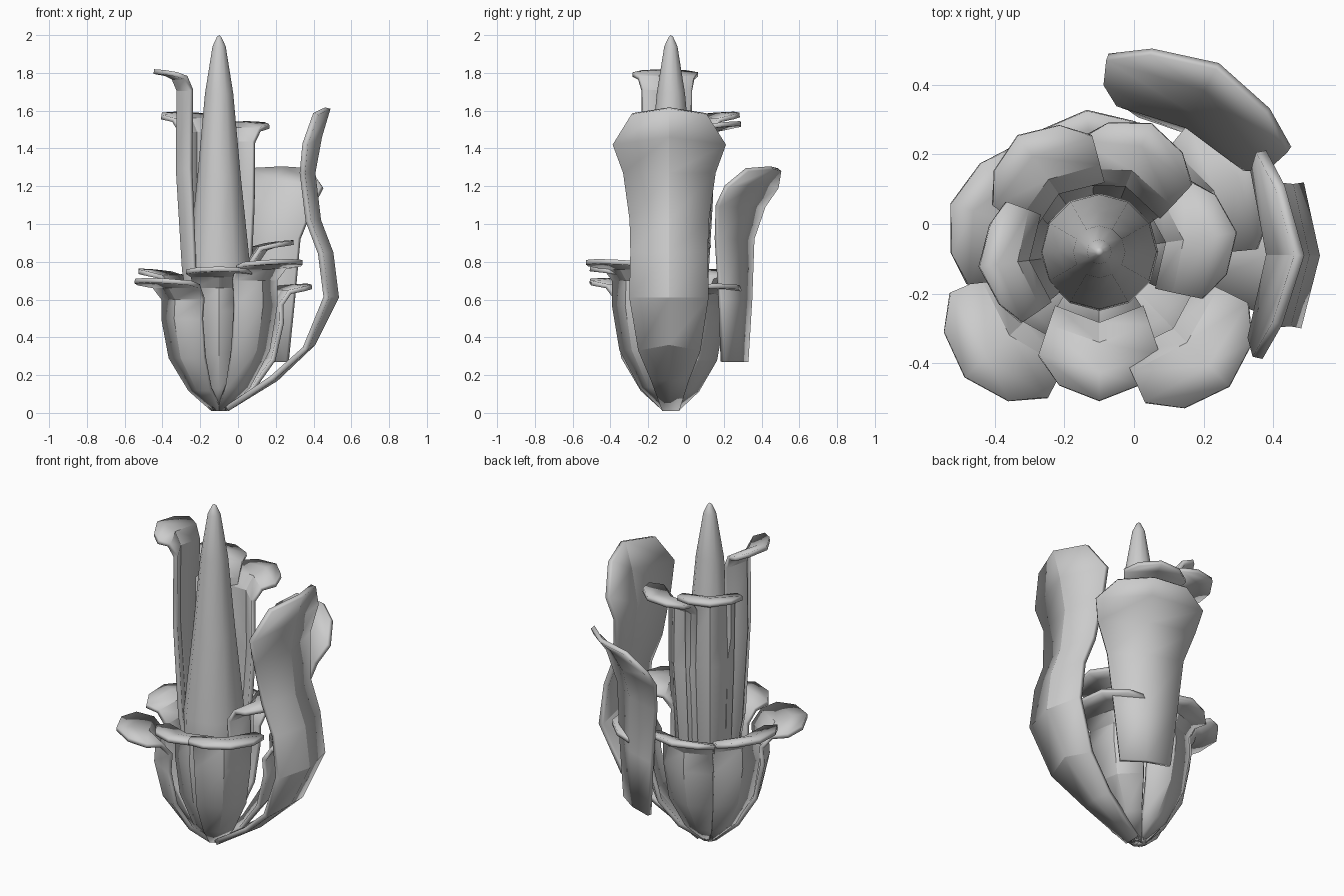
import bpy
from math import sin, cos, radians, pi

if "Cube" in bpy.data.objects:
    bpy.data.objects.remove(bpy.data.objects["Cube"])

AX, AY = -0.10, -0.08   # axis of the plant


def make_object(name, verts, faces, smooth=22):
    me = bpy.data.meshes.new(name)
    me.from_pydata(verts, [], faces)
    me.update()
    ob = bpy.data.objects.new(name, me)
    bpy.context.collection.objects.link(ob)
    bpy.ops.object.select_all(action='DESELECT')
    ob.select_set(True)
    bpy.context.view_layer.objects.active = ob
    bpy.ops.object.shade_smooth_by_angle(angle=radians(smooth))
    return ob


def leaf(name, angle, rows, thick=0.025, shift=0.0):
    """Three points per row: (radius, height, half width, inward cup, edge drop)."""
    a = radians(angle)
    verts, faces = [], []
    for r, z, w, cup, drop in rows:
        for s in (-1, 0, 1):
            rad, t = r - cup * abs(s), w * s + shift
            verts.append((AX + rad * cos(a) - t * sin(a),
                          AY + rad * sin(a) + t * cos(a), z - drop * abs(s)))
    for i in range(len(rows) - 1):
        for j in (0, 1):
            k = 3 * i + j
            faces.append((k, k + 1, k + 4, k + 3))
    ob = make_object(name, verts, faces)
    mod = ob.modifiers.new("thickness", 'SOLIDIFY')
    mod.thickness = thick
    mod.offset = -1
    return ob


def petal(name, angle, neck, tip, h, wide=1.0):
    """Cupped petal that rises to height h and flares out flat."""
    d = tip - neck
    h -= 0.02
    leaf(name, angle, [
        (0.03, 0.01, 0.03, 0.00, 0),
        (neck * 0.52, 0.17 * h, 0.07 * wide, 0.015, 0),
        (neck * 0.90, 0.42 * h, 0.115 * wide, 0.04, 0),
        (neck * 1.05, 0.72 * h, 0.13 * wide, 0.05, 0),
        (neck * 1.03, h - 0.09, 0.135 * wide, 0.05, 0),
        (neck + d * 0.25, h - 0.03, 0.15 * wide, 0.05, 0),
        (neck + d * 0.62, h - 0.005, 0.175 * wide, 0.05, 0.01),
        (tip, h, 0.115 * wide, 0.045, 0.005)])


# central spike
prof = [(0.03, 0.03), (0.12, 0.3), (0.17, 0.62), (0.165, 0.77), (0.115, 1.25),
        (0.075, 1.69), (0.035, 1.94), (0.012, 1.99)]
N = 12
v = [(AX + r * cos(2 * pi * i / N), AY + r * sin(2 * pi * i / N), z)
     for r, z in prof for i in range(N)]
f = [(k * N + i, k * N + (i + 1) % N, (k + 1) * N + (i + 1) % N, (k + 1) * N + i)
     for k in range(len(prof) - 1) for i in range(N)]
top = len(v)
v.append((AX, AY, 2.0))
f += [(top - N + i, top - N + (i + 1) % N, top) for i in range(N)]
f.append(tuple(reversed(range(N))))
make_object("central_spike", v, f, 40)

# inner ring of petals: angle, neck radius, tip radius, height
for i, p in enumerate([(8, 0.21, 0.40, 0.91), (68, 0.22, 0.40, 1.54), (125, 0.22, 0.41, 1.59),
                       (187, 0.22, 0.35, 1.815), (270, 0.22, 0.43, 0.77)]):
    petal(f"inner_petal_{i + 1}", *p)

# outer ring of petals
for i, p in enumerate([(28, 0.34, 0.53, 0.68), (95, 0.27, 0.41, 0.74), (162, 0.28, 0.45, 0.76),
                       (223, 0.31, 0.53, 0.71), (314, 0.32, 0.54, 0.81)]):
    petal(f"outer_petal_{i + 1}", *p, 1.18)

# large leaf on the right
leaf("right_leaf", -1, [
    (0.05, 0.01, 0.045, 0, 0),
    (0.31, 0.17, 0.10, 0.02, 0),
    (0.51, 0.36, 0.165, 0.04, 0.03),
    (0.635, 0.61, 0.21, 0.05, 0),
    (0.605, 0.85, 0.205, 0.05, 0),
    (0.54, 1.02, 0.21, 0.05, 0),
    (0.51, 1.27, 0.245, 0.05, 0),
    (0.545, 1.46, 0.30, 0.07, 0.04),
    (0.59, 1.61, 0.20, 0.06, 0.03)], 0.03)

# free leaf at the back right, not reaching the base
leaf("back_leaf", 63, [
    (0.44, 0.27, 0.14, 0.02, 0),
    (0.455, 0.60, 0.175, 0.03, 0),
    (0.455, 0.92, 0.21, 0.035, 0),
    (0.50, 1.09, 0.27, 0.045, 0),
    (0.57, 1.22, 0.295, 0.05, 0.03),
    (0.64, 1.29, 0.19, 0.05, 0.01)], 0.025, -0.06)
